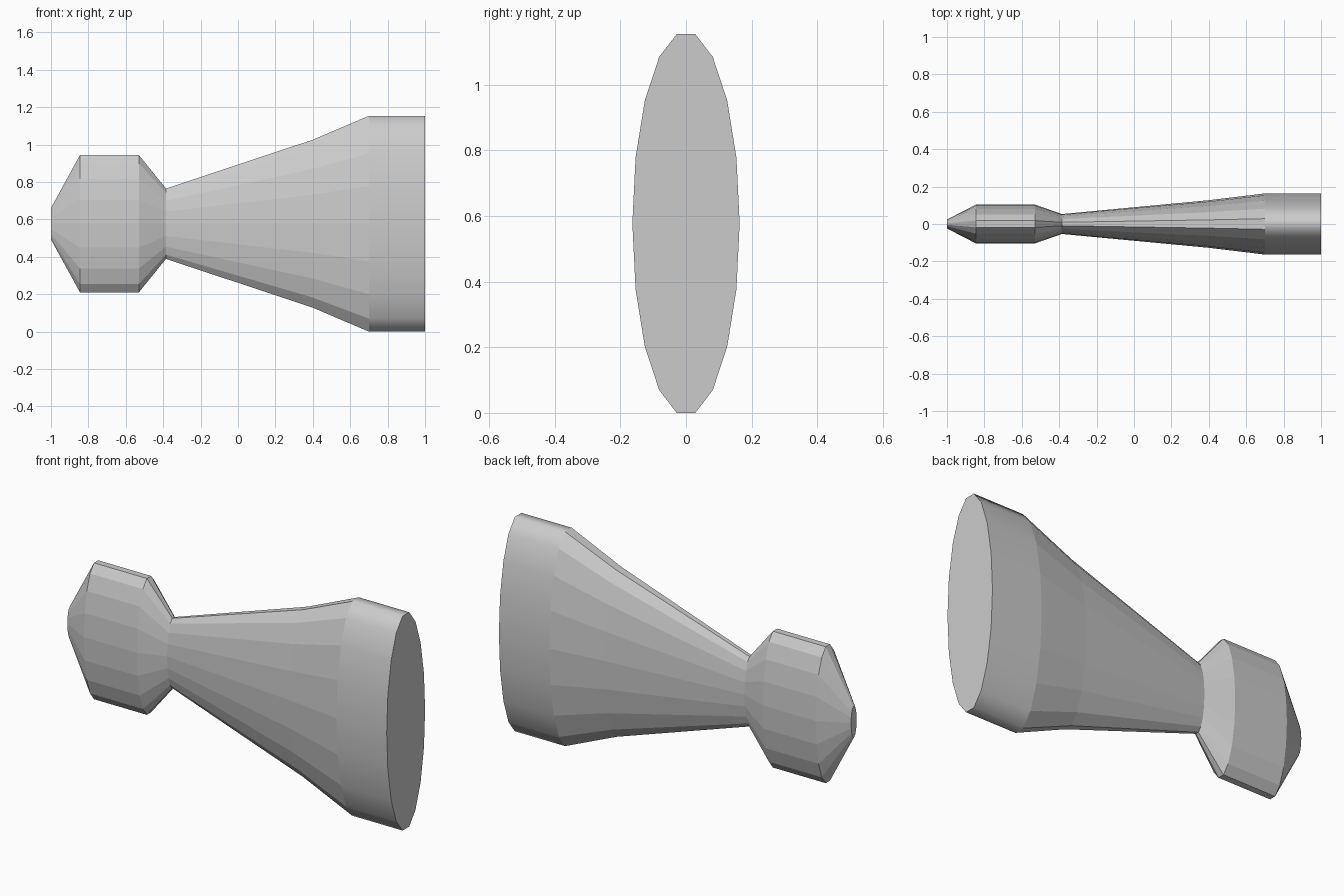
import bpy, bmesh
from math import sin, cos, radians

if "Cube" in bpy.data.objects:
    bpy.data.objects.remove(bpy.data.objects["Cube"])

SIDES = 18
CENTRE_Z = 0.577
RATIO = 0.279  # thickness relative to height

# (x position, half height) along the axis
HALF = [(-1.0, 0.084), (-0.845, 0.367), (-0.53, 0.367), (-0.385, 0.188),
        (0.4, 0.449), (0.7, 0.577), (1.0, 0.577)]


def ring(bm, x, half):
    r = half / sin(radians(80))
    angles = [radians(i * 360 / SIDES) for i in range(SIDES)]
    return [bm.verts.new((x, RATIO * r * cos(a), CENTRE_Z + r * sin(a))) for a in angles]


# Body: oval rings lofted from the rounded head to the wide flared base
bm = bmesh.new()
rings = [ring(bm, x, h) for x, h in HALF]
for k, (a, b) in enumerate(zip(rings, rings[1:])):
    for i in range(SIDES):
        j = (i + 1) % SIDES
        face = bm.faces.new((a[i], a[j], b[j], b[i]))
        face.smooth = k == len(rings) - 2  # only the base band is smooth

# End caps
bm.faces.new(rings[0])
bm.faces.new(rings[-1])
bmesh.ops.recalc_face_normals(bm, faces=bm.faces)

# Keep the rims of the smooth band sharp
for loop in rings[-2:]:
    for i in range(SIDES):
        bm.edges.get((loop[i], loop[(i + 1) % SIDES])).smooth = False

mesh = bpy.data.meshes.new("flared_body")
bm.to_mesh(mesh)
bm.free()
obj = bpy.data.objects.new("flared_body", mesh)
bpy.context.collection.objects.link(obj)
